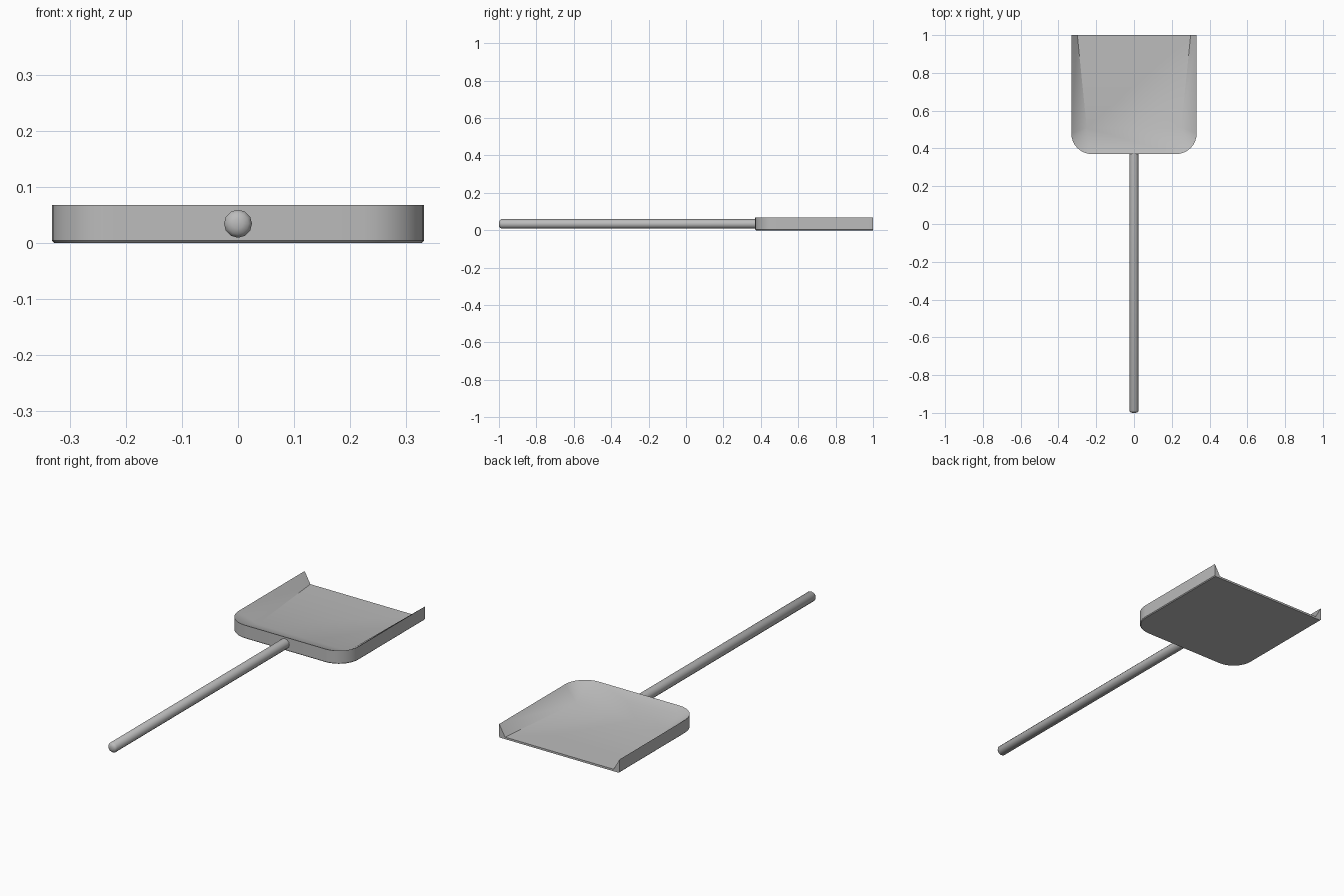
import bpy, bmesh
from math import sin, cos, pi

cube = bpy.data.objects.get("Cube")
if cube:
    bpy.data.objects.remove(cube)

grey = bpy.data.materials.new("plain grey")
grey.use_nodes = True
colour = (0.5, 0.5, 0.5, 1)
grey.diffuse_color = colour
grey.node_tree.nodes["Principled BSDF"].inputs["Base Color"].default_value = colour


def finish(bm, name, angle):
    bmesh.ops.remove_doubles(bm, verts=bm.verts, dist=0.0005)
    bmesh.ops.recalc_face_normals(bm, faces=bm.faces)
    mesh = bpy.data.meshes.new(name)
    bm.to_mesh(mesh)
    bm.free()
    obj = bpy.data.objects.new(name, mesh)
    bpy.context.collection.objects.link(obj)
    mesh.materials.append(grey)
    bpy.ops.object.select_all(action='DESELECT')
    obj.select_set(True)
    bpy.context.view_layer.objects.active = obj
    bpy.ops.object.shade_smooth_by_angle(angle=angle)
    return obj


HALF, BACK, FRONT, RADIUS, STEPS = 0.332, 1.0, 0.37, 0.11, 8


def outline(inset, z):
    """Open U-shaped path with rounded front corners."""
    r = RADIUS - inset
    half = [(HALF - inset, BACK)]
    for i in range(STEPS + 1):
        a = i / STEPS * pi / 2
        half.append((HALF - RADIUS + r * cos(a), FRONT + RADIUS - r * sin(a)))
    return [(x, y, z) for x, y in half] + [(-x, y, z) for x, y in reversed(half)]


# Pan: chamfered base, upright outer wall, knife-edge rim, slope down to the floor
floor = [(0.30, BACK, 0.01)] + [(0.25, 0.51, 0.01)] * (STEPS + 1)
floor += [(-x, y, z) for x, y, z in reversed(floor)]
bm = bmesh.new()
rings = [[bm.verts.new(p) for p in path] for path in
         (outline(0.004, 0), outline(0, 0.004), outline(0, 0.067), floor)]
for low, high in zip(rings, rings[1:]):
    for i in range(len(low) - 1):
        bm.faces.new((low[i], low[i + 1], high[i + 1], high[i]))
bm.faces.new(rings[0])
bm.faces.new([rings[3][i] for i in (0, 1, -2, -1)])
bm.faces.new([r[0] for r in rings] + [r[-1] for r in reversed(rings)])
finish(bm, "pan", pi / 6)

# Handle: round rod with a domed free end, running into the pan's front wall
SIDES = 12
bm = bmesh.new()
sections = [(0.39, 0.025), (-0.988, 0.025), (-0.996, 0.019), (-1.0, 0.009)]
rings = [[bm.verts.new((r * cos(2 * pi * i / SIDES), y, 0.034 + r * sin(2 * pi * i / SIDES)))
          for i in range(SIDES)] for y, r in sections]
for a, b in zip(rings, rings[1:]):
    for i in range(SIDES):
        j = (i + 1) % SIDES
        bm.faces.new((a[i], a[j], b[j], b[i]))
bm.faces.new(rings[0])
bm.faces.new(rings[-1])
finish(bm, "handle", pi / 3)
